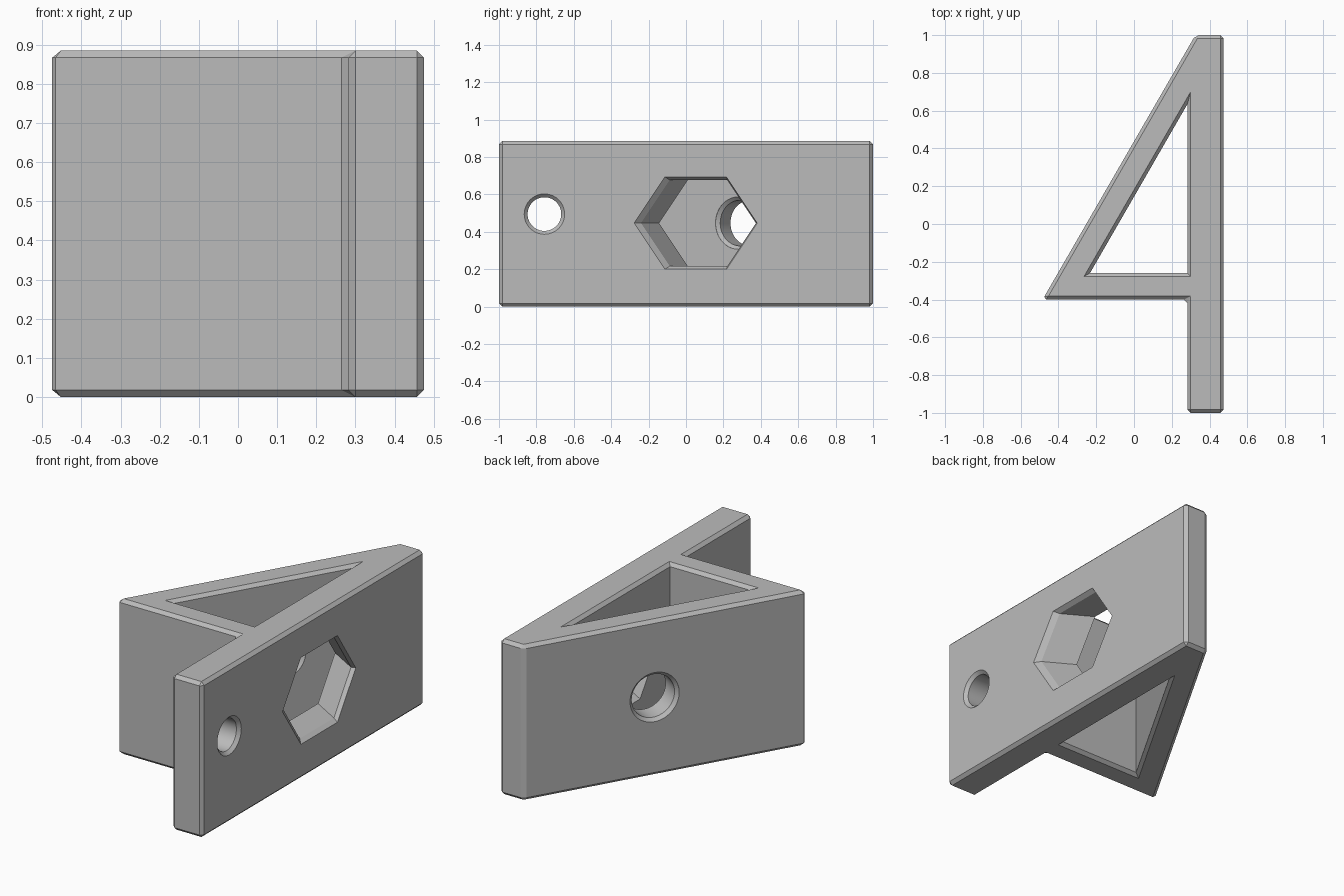
import bpy, bmesh
from math import sin, cos, tan, pi, radians
from mathutils import Vector

cube = bpy.data.objects.get("Cube")
if cube:
    bpy.data.objects.remove(cube, do_unlink=True)

HEIGHT, CHAMFER = 0.885, 0.018
RIGHT, INNER = 0.475, 0.282          # faces of the long upright plate
BORE_Z = 0.447

grey = bpy.data.materials.new("light_grey")
grey.use_nodes = True
color = (0.5, 0.5, 0.5, 1)
grey.diffuse_color = color
grey.node_tree.nodes["Principled BSDF"].inputs["Base Color"].default_value = color


def loft(name, rings, chamfer=0):
    """Closed solid through rings of equal point count."""
    bm = bmesh.new()
    loops = [[bm.verts.new(p) for p in ring] for ring in rings]
    bm.faces.new(loops[0])
    bm.faces.new(loops[-1])
    n = len(loops[0])
    for a, b in zip(loops, loops[1:]):
        for i in range(n):
            j = (i + 1) % n
            bm.faces.new((a[i], a[j], b[j], b[i]))
    bmesh.ops.recalc_face_normals(bm, faces=bm.faces)
    if chamfer:
        bmesh.ops.bevel(bm, geom=bm.edges[:], offset=chamfer, segments=1,
                        affect='EDGES', offset_type='OFFSET')
    mesh = bpy.data.meshes.new(name)
    bm.to_mesh(mesh)
    bm.free()
    mesh.materials.append(grey)
    obj = bpy.data.objects.new(name, mesh)
    bpy.context.collection.objects.link(obj)
    return obj


def round_cutter(name, start, axis, length, radius):
    """Bore through a wall, flared at both of its faces."""
    start, axis = Vector(start), Vector(axis).normalized()
    side, up = axis.cross(Vector((0, 0, 1))), Vector((0, 0, 1))
    c, wide = CHAMFER, radius + CHAMFER
    profile = [(-c, wide), (0, wide), (c, radius),
               (length - c, radius), (length, wide), (length + c, wide)]
    angles = [2 * pi * i / 64 for i in range(64)]
    return loft(name, [[start + axis * t + (side * cos(a) + up * sin(a)) * r
                        for a in angles] for t, r in profile])


# Bracket body: upright plate, cross web and slanted wall, chamfered all round
outline = [(RIGHT, -1), (RIGHT, 1), (0.325, 1), (-0.484, -0.4),
           (INNER, -0.4), (INNER, -1)]
body = loft("bracket_body", [[(x, y, z) for x, y in outline]
                             for z in (0, HEIGHT)], CHAMFER)

# Triangular opening, flared at top and bottom
narrow = [(INNER, -0.26), (INNER, 0.633), (-0.233, -0.26)]
wide = [(0.3, -0.278), (0.3, 0.70), (-0.265, -0.278)]
levels = [(-0.1, wide), (0, wide), (CHAMFER, narrow),
          (HEIGHT - CHAMFER, narrow), (HEIGHT, wide), (HEIGHT + 0.1, wide)]
cutters = [loft("opening_cutter", [[(x, y, z) for x, y in tri]
                                   for z, tri in levels])]

# Slanted hexagonal socket through the plate, square to the slanted wall
slant = tan(radians(30))


def hexagon(x, radius, depth):
    y0 = 0.052 + depth * slant
    return [(x, y0 + radius * cos(i * pi / 3) / cos(pi / 6),
             BORE_Z + radius * sin(i * pi / 3)) for i in range(6)]


cutters.append(loft("socket_cutter", [
    hexagon(RIGHT + 0.05, 0.285, 0), hexagon(RIGHT, 0.285, 0),
    hexagon(RIGHT - 0.025, 0.266, 0.025), hexagon(0.26, 0.266, RIGHT - 0.26)]))

# Round bores in the slanted wall and the lower plate
axis = Vector((-cos(pi / 6), sin(pi / 6), 0))
cutters.append(round_cutter("wall_bore_cutter",
                            Vector((RIGHT, 0.05, BORE_Z)) + axis * 0.459,
                            axis, 0.146, 0.122))
cutters.append(round_cutter("plate_bore_cutter", (RIGHT, -0.757, 0.495),
                            (-1, 0, 0), RIGHT - INNER, 0.09))

# Cut the openings and clean up
bpy.ops.object.select_all(action='DESELECT')
body.select_set(True)
bpy.context.view_layer.objects.active = body
for cutter in cutters:
    mod = body.modifiers.new(cutter.name, 'BOOLEAN')
    mod.operation, mod.solver, mod.object = 'DIFFERENCE', 'EXACT', cutter
    bpy.ops.object.modifier_apply(modifier=mod.name)
    bpy.data.objects.remove(cutter, do_unlink=True)
bpy.ops.object.shade_smooth_by_angle(angle=radians(15))
